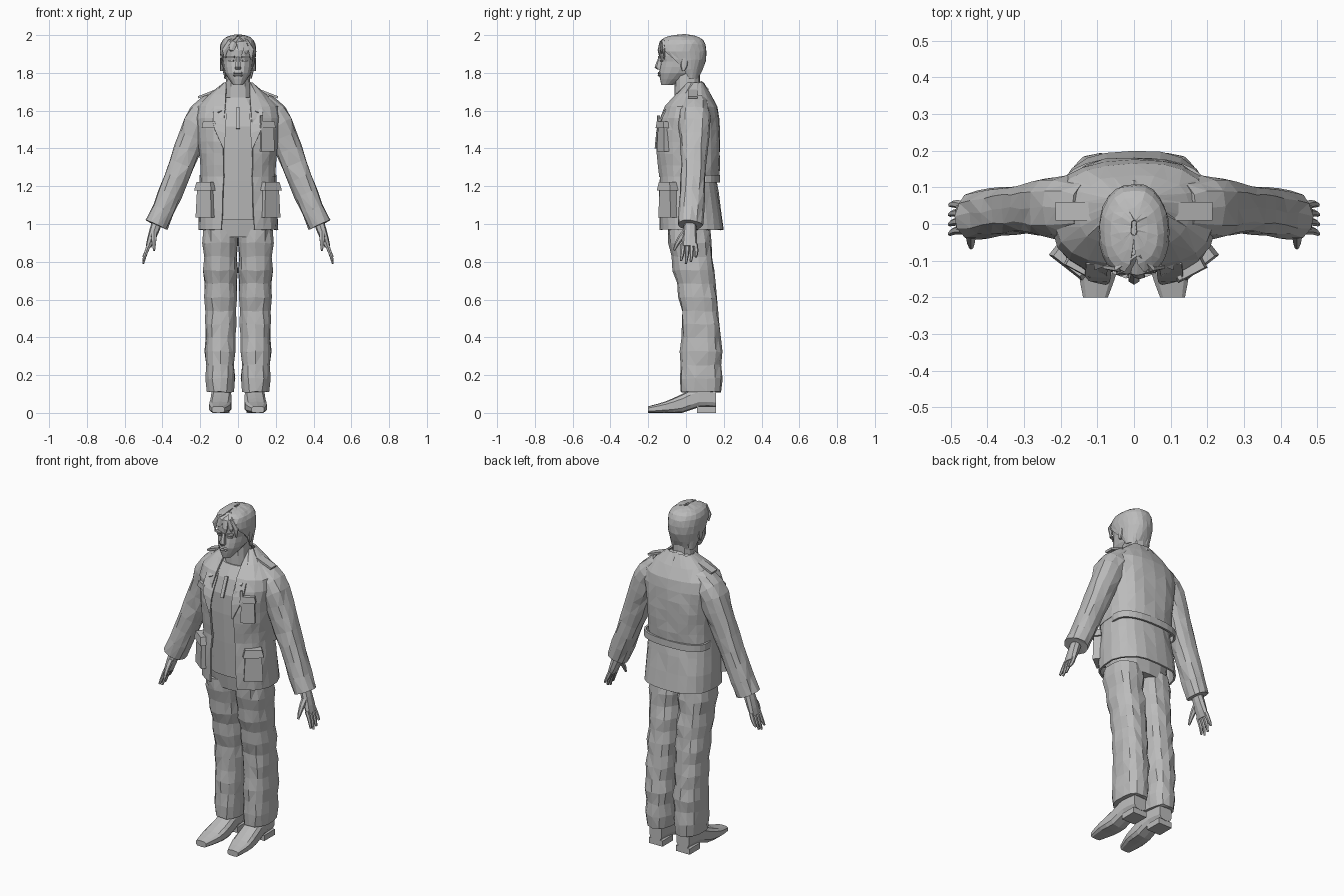
import bpy, bmesh, random
from math import sin, cos, asin, pi, radians
from mathutils import Vector, Matrix

random.seed(4)
cube = bpy.data.objects.get("Cube")
if cube:
    bpy.data.objects.remove(cube)

shade = (.5, .5, .5, 1)
grey = bpy.data.materials.new("plain grey")
grey.use_nodes = True
grey.diffuse_color = shade
grey.node_tree.nodes["Principled BSDF"].inputs["Base Color"].default_value = shade


def finish(name, bm, mirror=False, thickness=0, crumple=0):
    """Turn a bmesh into a flat-shaded object, optionally crumpled, mirrored and thickened."""
    for vert in bm.verts:
        vert.co += Vector([random.uniform(-crumple, crumple) for axis in "xyz"])
    if crumple:
        bmesh.ops.triangulate(bm, faces=bm.faces[:])
    bmesh.ops.recalc_face_normals(bm, faces=bm.faces[:])
    mesh = bpy.data.meshes.new(name)
    bm.to_mesh(mesh)
    bm.free()
    mesh.materials.append(grey)
    obj = bpy.data.objects.new(name, mesh)
    bpy.context.collection.objects.link(obj)
    if mirror:
        obj.modifiers.new("mirror", "MIRROR")
    if thickness:
        solidify = obj.modifiers.new("thickness", "SOLIDIFY")
        solidify.thickness = thickness
        solidify.offset = 0


def blend(keys, t):
    """Smooth curve through evenly spaced numbers or points; a lone number stays constant."""
    if isinstance(keys, (int, float)):
        return keys
    if not isinstance(keys[0], (int, float)):
        return Vector([blend(axis, t) for axis in zip(*keys)])
    padded = [2 * keys[0] - keys[1], *keys, 2 * keys[-1] - keys[-2]]
    span = min(int(t * (len(keys) - 1)), len(keys) - 2)
    s = t * (len(keys) - 1) - span
    before, a, b, after = padded[span:span + 4]
    slope_a, slope_b = (b - a + a - before) / 2, (after - a) / 2
    ease = s * s * (3 - 2 * s)
    return a + (b - a) * ease + slope_a * s * (1 - s) ** 2 - slope_b * s * s * (1 - s)


def spread(count):
    return [i / (count - 1) for i in range(count)]


def ring(centre, u, v, sides, power, gap=0):
    """Superellipse with half axes u and v; gap is the angle left open at the front."""
    def bulge(a):
        return abs(a) ** power * (1 if a >= 0 else -1)
    steps = sides - 1 if gap else sides
    angles = [gap + 2 * (pi - gap) * i / steps for i in range(sides)]
    return [Vector(centre) + Vector(u) * bulge(sin(a)) - Vector(v) * bulge(cos(a)) for a in angles]


def loft(name, rings, closed=True, **options):
    bm = bmesh.new()
    rows = [[bm.verts.new(point) for point in points] for points in rings]
    for low, high in zip(rows, rows[1:]):
        for i in range(0 if closed else 1, len(low)):
            bm.faces.new((low[i - 1], low[i], high[i], high[i - 1]))
    if closed:
        bm.faces.new(rows[0])
        bm.faces.new(rows[-1])
    finish(name, bm, **options)


def stack(name, heights, front, back, half, steps=6, sides=16, power=.8,
          centre=0, opening=0, fold=0, **options):
    """Level rings whose front, back and half width follow smooth profiles up the part."""
    rings = []
    for i, t in enumerate(spread(steps)):
        near, far = blend(front, t), blend(back, t)
        width = blend(half, t) + (fold if i % 2 else -fold)
        gap = asin(min(1, blend(opening, t) / width) ** (1 / power))
        rings.append(ring((centre, (near + far) / 2, blend(heights, t)), (width, 0, 0),
                          (0, (far - near) / 2 + (fold if i % 2 else -fold), 0), sides, power, gap))
    loft(name, rings, closed=not opening, **options)


def tube(name, path, width, depth, steps=4, sides=6, power=1, **options):
    """Tube along a smooth path, with its depth facing front to back."""
    rings = []
    for t in spread(steps):
        along = blend(path, min(1, t + .1)) - blend(path, max(0, t - .1))
        u = Vector((0, 1, 0)).cross(along).normalized()
        v = along.cross(u).normalized()
        rings.append(ring(blend(path, t), u * blend(width, t), v * blend(depth, t), sides, power))
    loft(name, rings, **options)


def box(name, centre, size, turn=0, axis="Z", taper=1, **options):
    bm = bmesh.new()
    bmesh.ops.create_cube(bm, size=1)
    for vert in bm.verts:
        if vert.co.z > 0:
            vert.co.xy *= taper
    bm.transform(Matrix.Translation(centre) @ Matrix.Rotation(radians(turn), 4, axis)
                 @ Matrix.Diagonal((*size, 1)))
    finish(name, bm, **options)


def strip(name, inner, outer):
    """Cloth panel between two smooth edges, repeated on the other side."""
    edges = [[blend(edge, t) for t in spread(6)] for edge in (inner, outer)]
    loft(name, edges, closed=False, mirror=True, thickness=.008)


# Trousers
stack("trouser_seat", heights=(.93, 1.12), front=(-.09, -.12), back=.13, half=(.16, .19, .18))
stack("trouser_leg", heights=(.11, .97), front=(-.035, -.027, -.025, -.065, -.1),
      back=(.19, .19, .17, .15, .13), half=(.073, .08, .083, .09, .095), centre=.093,
      steps=13, sides=14, fold=.003, mirror=True, crumple=.004)

# Shoes, lofted from toe to heel
sole, upper, shoe_half = (0, 0, 0, .03, .03), (.035, .06, .1, .14, .13), (.035, .058, .057, .052, .042)
shoe_rings = []
for t in spread(9):
    low, high = blend(sole, t), blend(upper, t)
    shoe_rings.append(ring((blend((.105, .09, .09), t), blend((-.2, .16), t), (low + high) / 2),
                           (blend(shoe_half, t), 0, 0), (0, 0, (high - low) / 2), sides=10, power=.6))
loft("shoe", shoe_rings, mirror=True)
box("shoe_heel", centre=(.09, .108, .017), size=(.09, .1, .034), mirror=True)

# Shirt and neck
stack("shirt", heights=(1.02, 1.35, 1.55, 1.67), front=(-.115, -.135, -.13, -.065),
      back=.1, half=(.16, .17, .18, .09))
box("shirt_placket", centre=(0, -.13, 1.56), size=(.02, .01, .12), turn=-22, axis="X")
stack("neck", heights=(1.58, 1.8), front=-.06, back=.075, half=(.075, .062), steps=4, sides=12)

# Jacket: skirt, back band and overlapping upper shell, open at the front
stack("jacket_skirt", heights=(.97, 1.27), front=(-.14, -.145, -.138), back=(.195, .175, .15),
      half=(.208, .2, .19), opening=(.085, .075), steps=4, sides=21, thickness=.01, crumple=.003)
stack("jacket_back_band", heights=(1.22, 1.26), front=-.02, back=.175, half=.197,
      opening=.19, steps=2, thickness=.012)
stack("jacket_upper", heights=(1.25, 1.745), front=(-.14, -.155, -.15, -.11, 0),
      back=(.17, .176, .176, .16, .09), half=(.195, .2, .213, .21, .075),
      opening=(.075, .075, .06), steps=9, sides=21, thickness=.01, crumple=.003)

# Collar, lapels and shoulder straps
strip("collar", inner=[(0, .08, 1.755), (.075, .02, 1.72), (.06, -.105, 1.605)],
      outer=[(0, .118, 1.71), (.117, .02, 1.7), (.107, -.123, 1.59)])
strip("lapel", inner=[(.06, -.1, 1.61), (.065, -.15, 1.5), (.072, -.16, 1.4)],
      outer=[(.13, -.107, 1.605), (.13, -.147, 1.52), (.078, -.162, 1.4)])
box("shoulder_strap", centre=(.16, .035, 1.69), size=(.11, .05, .012), turn=21, axis="Y", mirror=True)

# Pockets with flaps
box("hip_pocket", centre=(.168, -.095, 1.115), size=(.105, .05, .16), turn=38, taper=.85, mirror=True)
box("hip_pocket_flap", centre=(.17, -.098, 1.2), size=(.115, .055, .045), turn=38, taper=.8, mirror=True)
box("chest_pocket", centre=(.148, -.115, 1.455), size=(.08, .045, .14), turn=28, taper=.9)
box("chest_pocket_flap", centre=(.149, -.118, 1.525), size=(.09, .05, .035), turn=28, taper=.85)
box("pocket_pen", centre=(.125, -.146, 1.53), size=(.012, .012, .09), turn=28)
box("right_chest_flap", centre=(-.148, -.117, 1.525), size=(.085, .03, .035), turn=-28, taper=.85)

# Sleeves
tube("sleeve", path=[(.12, .045, 1.63), (.2, .045, 1.55), (.27, .043, 1.39), (.345, .035, 1.2), (.43, .024, .995)],
     width=(.075, .083, .073, .063, .061), depth=(.07, .085, .07, .066, .066),
     steps=11, sides=12, power=.85, mirror=True, crumple=.004)

# Hands
tube("palm", path=[(.425, .022, 1.02), (.452, .02, .94), (.474, .018, .88)],
     width=(.028, .024, .015), depth=(.03, .038, .042), sides=8, power=.8, mirror=True)
for i, (finger, tip) in enumerate(dict(index=.805, middle=.79, ring=.8, little=.825).items()):
    side = i * .022 - .016
    tube(finger + "_finger", path=[(.468, side, .895), (.487, side * 1.1, .85), (.502, side * 1.2 - .008, tip)],
         width=(.012, .011, .006), depth=(.012, .011, .006), mirror=True)
tube("thumb", path=[(.445, -.005, .955), (.445, -.04, .91), (.444, -.064, .86)],
     width=(.018, .014, .006), depth=(.018, .014, .006), mirror=True)

# Head and face
stack("head", heights=(1.735, 1.8, 1.86, 1.92, 1.985), front=(-.13, -.143, -.133, -.14, -.09),
      back=(-.07, .055, .092, .098, .055), half=(.026, .07, .081, .084, .055), steps=9, power=.9)
stack("nose", heights=(1.818, 1.83, 1.885), front=(-.148, -.166, -.144), back=-.12,
      half=(.015, .017, .009), steps=5, sides=6)
for lip, height in dict(upper_lip=1.799, lower_lip=1.788).items():
    stack(lip, heights=(height - .006, height + .006), front=(-.146, -.151, -.146), back=-.125,
          half=(.02, .026, .02), steps=3, sides=8, power=1)
box("brow", centre=(.038, -.134, 1.884), size=(.042, .016, .01), turn=20, mirror=True)
box("eye", centre=(.036, -.129, 1.865), size=(.026, .008, .009), turn=20, mirror=True)
stack("ear", heights=(1.81, 1.88), front=(-.02, -.03, -.02), back=(-.008, .012, .006), half=.008,
      centre=.086, steps=4, sides=8, mirror=True)

# Hair: cap open at the face, with swept locks
stack("hair", heights=(1.77, 1.87, 1.95, 1.985, 2), front=(-.01, -.135, -.143, -.11, -.03),
      back=(.062, .102, .1, .07, .01), half=(.068, .089, .089, .063, .008),
      opening=(.066, .085, .045, .01, .001), steps=9, sides=19, power=.9, thickness=.008, crumple=.002)
for i, (reach, tip) in enumerate(zip((.07, .045, .015, -.035, -.07), (1.87, 1.9, 1.885, 1.915, 1.88))):
    inset = abs(reach) * .45
    tube("hair_lock_%d" % (i + 1), path=[(.01, -.085, 1.985), (reach * .6, inset * .4 - .135, 1.96),
                                         (reach, inset - .149, 1.92), (reach, inset - .147, tip)],
         width=(.014, .02, .017, .003), depth=(.007, .01, .008, .002))
